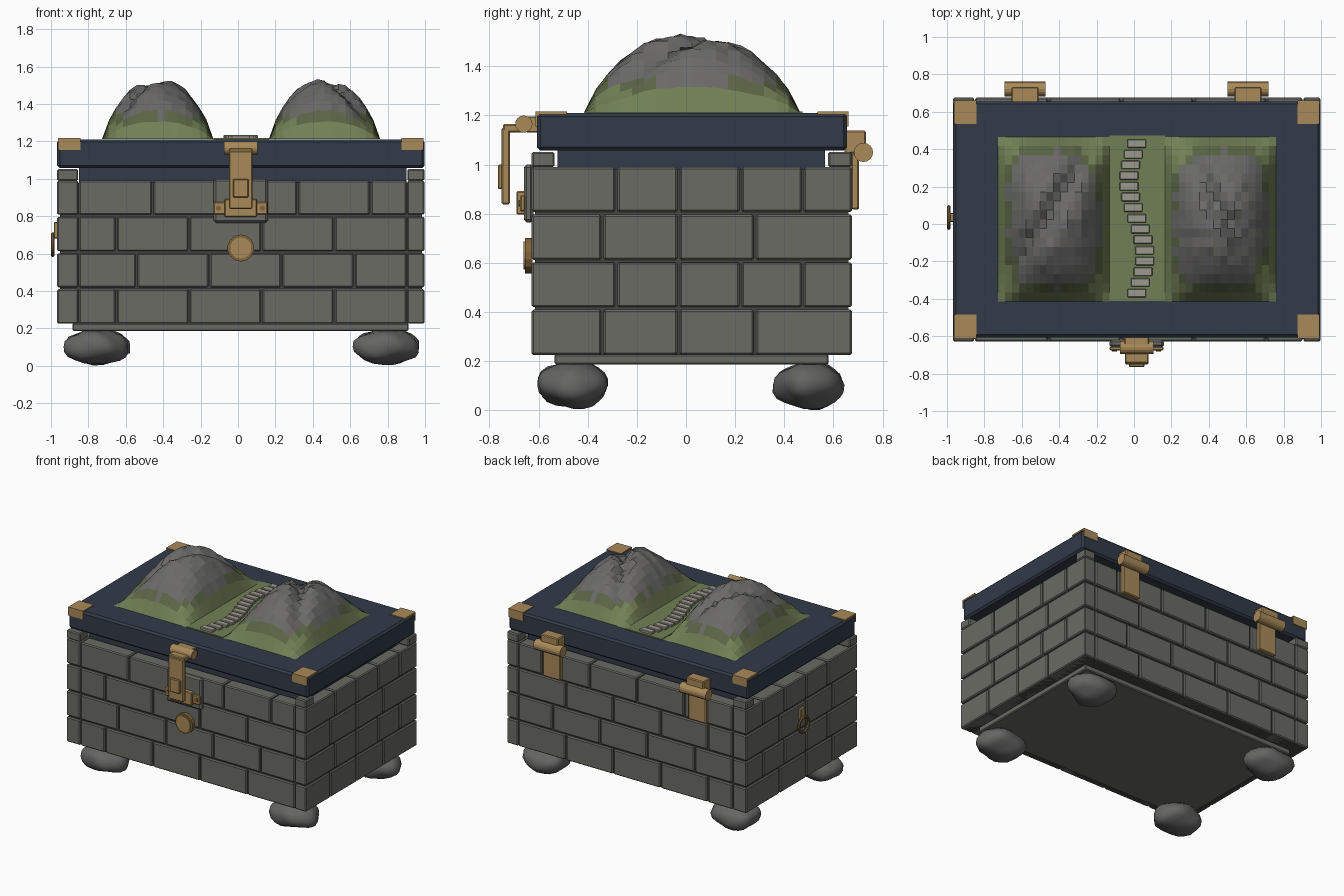
import bpy, bmesh, math, random
from mathutils import Matrix, Vector

if "Cube" in bpy.data.objects:
    bpy.data.objects.remove(bpy.data.objects["Cube"])

random.seed(4)
CX, CY = 0.015, 0.025          # centre of the chest body


def mat(name, r, g, b):
    m = bpy.data.materials.new(name)
    m.diffuse_color = (r, g, b, 1)
    m.use_nodes = True
    m.node_tree.nodes["Principled BSDF"].inputs["Base Color"].default_value = m.diffuse_color
    return m


STONE = mat("stone", .145, .145, .128)
MORTAR = mat("mortar", .06, .06, .055)
NAVY = mat("navy", .032, .043, .066)
BRASS = mat("brass", .40, .255, .10)
DARK_BRASS = mat("dark brass", .22, .13, .045)
GRASS = mat("grass", .165, .215, .09)
OLIVE = mat("olive", .105, .13, .06)
PEAK = mat("mountain rock", .145, .143, .14)
ROCK = mat("boulder", .13, .13, .128)
STEP = mat("path stone", .33, .32, .27)


def finish(bm, name, mats, smooth=False):
    me = bpy.data.meshes.new(name)
    bm.to_mesh(me)
    bm.free()
    for m in mats:
        me.materials.append(m)
    if smooth:
        for p in me.polygons:
            p.use_smooth = True
    ob = bpy.data.objects.new(name, me)
    bpy.context.collection.objects.link(ob)
    return ob


def add_box(bm, x0, x1, y0, y1, z0, z1, bevel=0.0):
    m = Matrix.Translation(((x0 + x1) / 2, (y0 + y1) / 2, (z0 + z1) / 2)) \
        @ Matrix.Diagonal((x1 - x0, y1 - y0, z1 - z0, 1))
    vs = bmesh.ops.create_cube(bm, size=1, matrix=m)["verts"]
    if bevel:
        es = list({e for v in vs for e in v.link_edges})
        bmesh.ops.bevel(bm, geom=es, offset=bevel, segments=1, affect='EDGES')


def boxes(name, material, dims, bevel=0.0):
    bm = bmesh.new()
    for d in dims:
        add_box(bm, *d, bevel)
    return finish(bm, name, [material])


def cylinder(name, material, centre, radius, length, axis, sides=16):
    bm = bmesh.new()
    rot = Matrix.Rotation(math.pi / 2, 4, 'Y' if axis == 'X' else 'X')
    bmesh.ops.create_cone(bm, cap_ends=True, segments=sides, radius1=radius, radius2=radius,
                          depth=length, matrix=Matrix.Translation(centre) @ rot)
    return finish(bm, name, [material])


# Brick walls: side walls run the full depth, front and back fit between them
X0, X1, Y0, Y1 = -0.967, 0.997, -0.628, 0.675
XI0, XI1, T, G = -0.855, 0.905, 0.10, 0.005
ROWS = [(.226, .41), (.42, .602), (.613, .797), (.808, .99)]
FRONT_START = [-.65, -.152 - .39, -.65, -.457]
SIDE_SEAMS = [(-.34, -.03, .28), (-.283, -.03, .222, .475)] * 2


def spans(lo, hi, seams):
    pts = [lo] + [s for s in seams if lo + .03 < s < hi - .03] + [hi]
    return [(a + G, b - G) for a, b in zip(pts, pts[1:])]


front, back, sides = [], [], []
for (z0, z1), start, side in zip(ROWS, FRONT_START, SIDE_SEAMS):
    for a, b in spans(XI0, XI1, [start + .388 * i for i in range(5)]):
        front.append((a, b, Y0, Y0 + T, z0, z1))
        back.append((a, b, Y1 - T, Y1, z0, z1))
    for a, b in spans(Y0 - G, Y1 + G, side):
        sides.append((X0, XI0, a, b, z0, z1))
        sides.append((XI1, X1, a, b, z0, z1))
boxes("front_bricks", STONE, front, .007)
boxes("back_bricks", STONE, back, .007)
boxes("side_bricks", STONE, sides, .007)
boxes("mortar_core", MORTAR, [(X0 + .014, X1 - .014, Y0 + .014, Y1 - .014, .226, .98)])
boxes("corner_stones", STONE, [(a, b, c, d, .99, 1.052)
      for a, b in ((X0, XI0), (XI1, X1)) for c, d in ((Y0, -.535), (.578, Y1))], .007)
boxes("base_slab", STONE, [(-.885, .912, -.535, .58, .187, .228)], .006)

# Boulder feet
for i, (x, y) in enumerate([(-.757, -.455), (.79, -.455), (-.757, .505), (.79, .505)]):
    bm = bmesh.new()
    bmesh.ops.create_icosphere(bm, subdivisions=3, radius=1)
    off = Vector((i * 3.1, i * 1.7, 0))
    for v in bm.verts:
        p = v.co * 2.6 + off
        k = 1 + .05 * math.sin(p.x * 1.7 + p.z) + .05 * math.sin(p.y * 2 + p.x) + random.uniform(-.02, .02)
        # flattened superellipsoid
        v.co = Vector((v.co.x * .172, v.co.y * .143, math.copysign(abs(v.co.z) ** .9, v.co.z) * .093)) * k
        v.co += Vector((x, y, .103))
        v.co.z = max(v.co.z, 0)
    finish(bm, "boulder_foot", [ROCK], True)

# Lid
boxes("lid_tray", NAVY, [(-.85, .9, -.522, .566, .98, 1.06)])
boxes("lid", NAVY, [(X0, X1, -.606, .655, 1.057, 1.21)], .014)
brackets = []
for a, b in ((-.963, -.843), (.873, .993)):
    for c, d, f in ((-.608, -.485, -.612), (.535, .657, .653)):
        brackets.append((a, b, c, d, 1.205, 1.217))
        brackets.append((a, b, f, f + .008, 1.155, 1.217))
boxes("corner_brackets", BRASS, brackets)

# Valley path with winding stepping stones
boxes("valley_grass", GRASS, [(-.132, .166, -.412, .473, 1.20, 1.217)])
steps = []
for i in range(15):
    y = .43 - i * .0571
    x = CX - .043 * math.sin(math.tau * i / 14)
    steps.append((x - .05, x + .05, y - .023, y + .023, 1.21, 1.234))
boxes("stepping_stones", STEP, steps, .004)


# Twin-peaked mountains, the left mirrored from the right
def mountain(name, mirror):
    bm = bmesh.new()
    nx, ny = 16, 18
    grid = []
    for j in range(ny + 1):
        for i in range(nx + 1):
            u, v = 2 * i / nx - 1, 2 * j / ny - 1
            x, y = .4625 + .2975 * u, .025 + .44 * v
            env = ((1 - u * u) * (1 - v * v)) ** .8
            # valley crossing the summit diagonally
            t = ((x - .485) * .55 + (y - .05) * .35) / .652
            h = .325 * env * (1 - .24 * math.exp(-(t / .05) ** 2))
            h += env * random.uniform(-.012, .012)
            grid.append(bm.verts.new((2 * .0165 - x if mirror else x, y, 1.213 + h)))
    for j in range(ny):
        for i in range(nx):
            k = j * (nx + 1) + i
            f = bm.faces.new([grid[n] for n in (k, k + 1, k + nx + 2, k + nx + 1)])
            h = f.calc_center_median().z - 1.213 + random.uniform(-.012, .012)
            f.material_index = 0 if h < .085 else 1 if h < .125 else 2
    if mirror:
        bmesh.ops.reverse_faces(bm, faces=bm.faces[:])
    finish(bm, name, [GRASS, OLIVE, PEAK])


mountain("right_mountain", False)
mountain("left_mountain", True)

# Front latch
boxes("latch_plate", STONE, [(-.13, .16, -.66, -.62, .765, 1.0)], .012)
boxes("latch_staple", BRASS, [(-.13, .157, -.675, -.655, .81, .875),
                              (-.073, .102, -.69, -.655, .797, .892)], .005)
for x in (-.105, .13):
    cylinder("latch_rivet", DARK_BRASS, (x, -.676, .843), .014, .012, 'Y', 10)
boxes("hasp_strap", BRASS, [(-.048, .077, -.75, -.717, .838, 1.15),
                            (-.048, .077, -.745, -.655, 1.13, 1.165)], .006)
boxes("hasp_knob", BRASS, [(-.027, .056, -.765, -.745, .9, 1.0)], .005)
cylinder("hasp_pin", BRASS, (CX, -.66, 1.165), .035, .18, 'X')
boxes("hasp_mount", BRASS, [(-.05, .08, -.65, -.6, 1.13, 1.195)], .004)

# Round medallion
cylinder("medallion_rim", DARK_BRASS, (CX, -.64, .63), .072, .03, 'Y', 14)
cylinder("medallion_face", BRASS, (CX, -.645, .63), .057, .032, 'Y', 14)

# Back hinges
for x in (-.583, .61):
    cylinder("hinge_barrel", BRASS, (x, .722, 1.05), .039, .22, 'X')
    boxes("hinge_leaves", BRASS, [(x - .072, x + .072, .645, .732, 1.045, 1.138),
                                  (x - .072, x + .072, .672, .704, .817, 1.045)], .006)

# Ring pull on the left side
boxes("ring_mount", BRASS, [(-.985, -.962, .01, .06, .68, .768)], .005)
bpy.ops.mesh.primitive_torus_add(location=(-.99, .035, .648), rotation=(0, math.pi / 2, 0),
                                 major_radius=.056, minor_radius=.01,
                                 major_segments=20, minor_segments=8)
ring = bpy.context.object
ring.name = "ring_pull"
ring.data.materials.append(DARK_BRASS)
bpy.ops.object.shade_smooth_by_angle()
